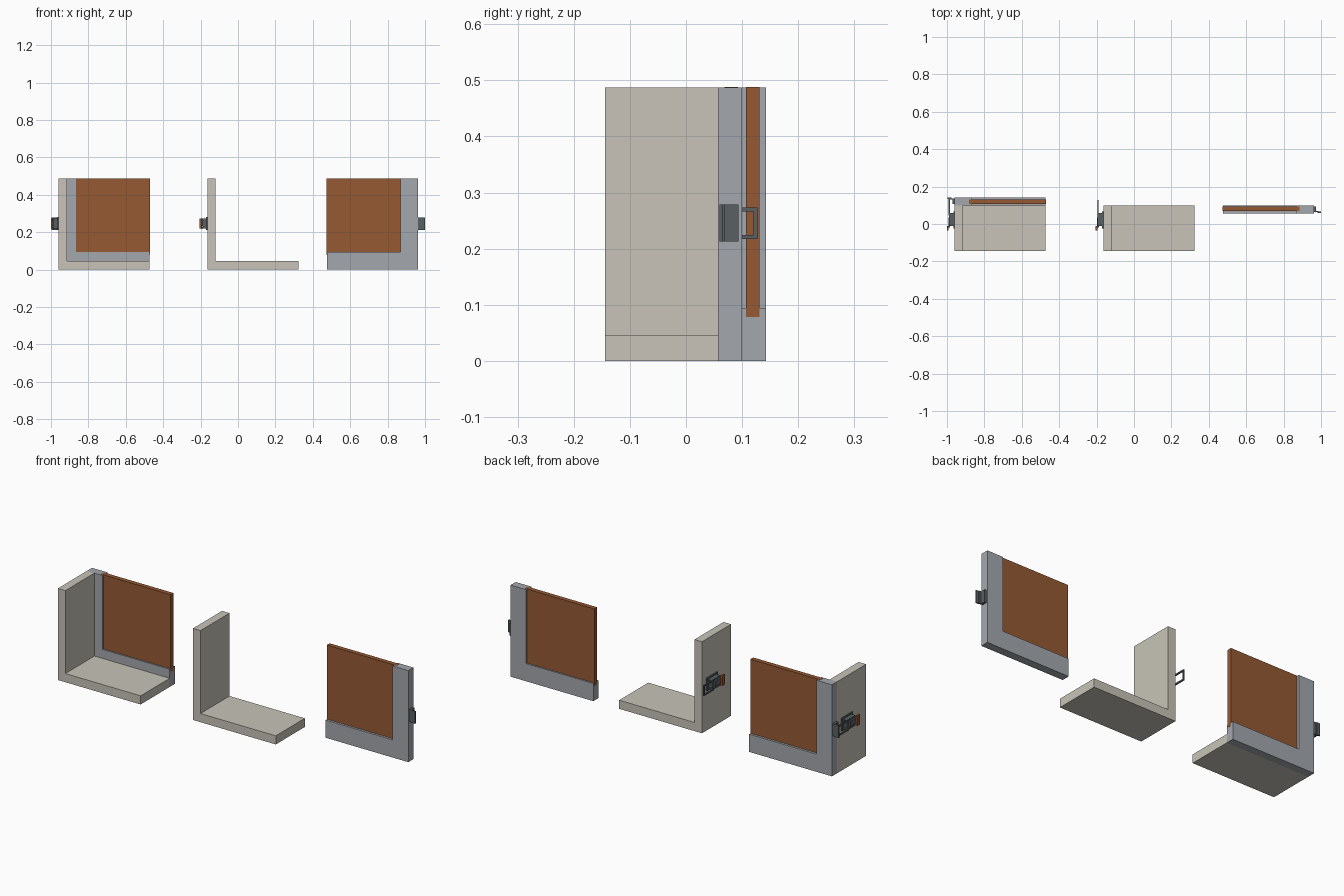
import bpy
import bmesh

if "Cube" in bpy.data.objects:
    bpy.data.objects.remove(bpy.data.objects["Cube"], do_unlink=True)


def material(name, rgb):
    m = bpy.data.materials.new(name)
    m.use_nodes = True
    m.diffuse_color = (*rgb, 1)
    m.node_tree.nodes["Principled BSDF"].inputs["Base Color"].default_value = (*rgb, 1)
    return m


STONE = material("pale stone", (0.58, 0.55, 0.48))
GREY = material("frame grey", (0.37, 0.39, 0.42))
RUST = material("panel rust", (0.30, 0.10, 0.034))
STEEL = material("dark steel", (0.10, 0.115, 0.125))
LEVER = material("lever orange", (0.35, 0.095, 0.03))

HEIGHT = 0.487
WIDTH = 0.487


def prism(name, outline, y0, y1, mat):
    """Extrude an x-z outline from y0 to y1."""
    bm = bmesh.new()
    face = bm.faces.new([bm.verts.new((x, y0, z)) for x, z in outline])
    ext = bmesh.ops.extrude_face_region(bm, geom=[face])
    for v in ext["geom"]:
        if isinstance(v, bmesh.types.BMVert):
            v.co.y = y1
    bmesh.ops.recalc_face_normals(bm, faces=bm.faces)
    mesh = bpy.data.meshes.new(name)
    bm.to_mesh(mesh)
    bm.free()
    mesh.materials.append(mat)
    obj = bpy.data.objects.new(name, mesh)
    bpy.context.collection.objects.link(obj)
    return obj


def box(name, xs, ys, zs, mat):
    (a, b), (c, d) = xs, zs
    return prism(name, [(a, c), (b, c), (b, d), (a, d)], ys[0], ys[1], mat)


def angle_part(name, x, side, wall, floor, y0, y1, mat):
    """L-shaped part: upright at x, floor running toward side."""
    far, inner = x + side * WIDTH, x + side * wall
    prism(name, [(x, 0), (far, 0), (far, floor), (inner, floor),
                 (inner, HEIGHT), (x, HEIGHT)], y0, y1, mat)


def latch(prefix, x, reach):
    """Toggle latch on the outer side of an upright whose face is at x."""
    def piece(name, near, far, ys, zs, mat=STEEL):
        box(prefix + "_" + name, (x - far, x - near), ys, zs, mat)

    piece("latch_plate", 0, 0.007, (-0.025, 0.068), (0.213, 0.281))
    for n, z in (("lower", 0.220), ("upper", 0.266)):
        piece(n + "_latch_cheek", 0.007, 0.030, (-0.012, 0.060), (z, z + 0.008))
    piece("latch_body", 0.007, 0.024, (-0.005, 0.052), (0.228, 0.266))
    piece("lever_arm", 0.024, 0.034, (-0.020, 0.035), (0.232, 0.262))
    piece("lever_tip", 0.032, 0.041, (-0.036, -0.012), (0.220, 0.274), LEVER)
    # Rectangular wire bail
    for n, z in (("lower", 0.217), ("upper", 0.266)):
        piece(n + "_bail_arm", 0.025, 0.032, (0.045, reach), (z, z + 0.007))
    piece("bail_end", 0.025, 0.032, (reach - 0.007, reach), (0.217, 0.273))


def framed_panel(prefix, x, side, y0, y1, back):
    """Frame, inset panel and catch; back is the y direction of the deep rebate."""
    angle_part(prefix + "_frame", x, side, 0.092, 0.094, y0, y1, GREY)
    lo, hi = (0.007, 0.012) if back > 0 else (0.012, 0.007)
    xs = sorted((x + side * 0.078, x + side * (WIDTH + 0.001)))
    box(prefix + "_panel", xs, (y0 + lo, y1 - hi), (0.078, HEIGHT + 0.001), RUST)
    # Catch plate with an outstanding lip
    mid = (y0 + y1) / 2
    box(prefix + "_catch_plate", sorted((x, x - side * 0.012)),
        (mid - 0.015, mid + 0.015), (0.213, 0.279), STEEL)
    edge = sorted((mid + back * 0.015, mid + back * 0.009))
    box(prefix + "_catch_web", sorted((x - side * 0.012, x - side * 0.024)),
        edge, (0.213, 0.279), STEEL)
    lip = sorted((mid + back * 0.019, mid + back * 0.013))
    box(prefix + "_catch_lip", sorted((x - side * 0.018, x - side * 0.038)),
        lip, (0.213, 0.279), STEEL)


# Assembled unit, separate base, separate framed panel
for prefix, x, reach in (("assembled", -0.959, 0.139), ("separate", -0.164, 0.127)):
    angle_part(prefix + "_base", x, 1, 0.044, 0.046, -0.144, 0.100, STONE)
    latch(prefix, x, reach)

framed_panel("assembled", -0.959, 1, 0.100, 0.143, 1)
framed_panel("separate", 0.962, -1, 0.057, 0.100, -1)
